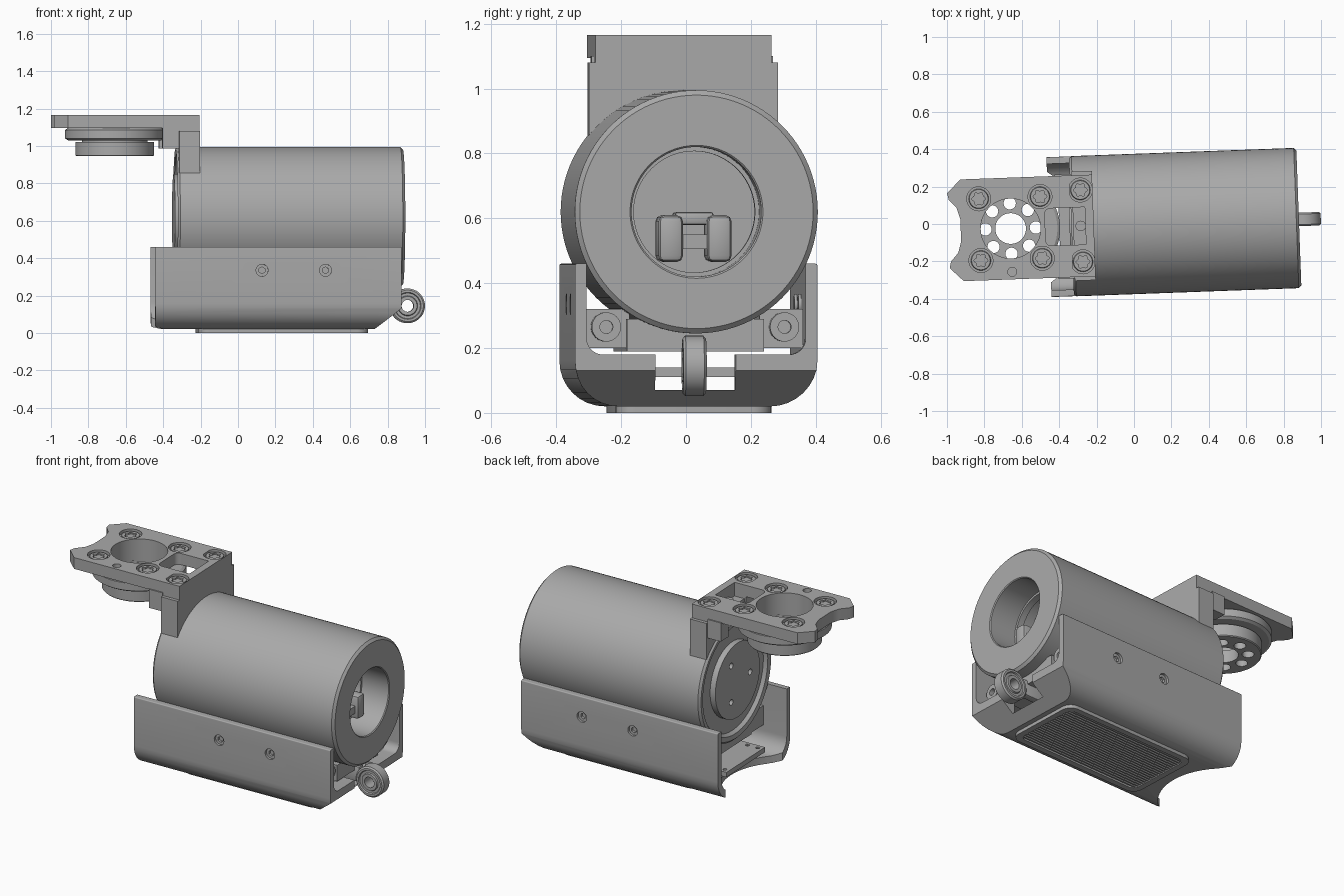
import bpy, bmesh, math
from mathutils import Matrix

if "Cube" in bpy.data.objects:
    bpy.data.objects.remove(bpy.data.objects["Cube"], do_unlink=True)

grey = bpy.data.materials.new("machined grey")
grey.use_nodes = True
grey.diffuse_color = (0.4, 0.4, 0.4, 1)
grey.node_tree.nodes["Principled BSDF"].inputs["Base Color"].default_value = grey.diffuse_color
parts = []
AXES = {"x": Matrix.Rotation(math.pi / 2, 4, "Y"), "z": Matrix.Identity(4),
        "y": Matrix.Rotation(-math.pi / 2, 4, "X")}


def add(name, bm):
    bmesh.ops.recalc_face_normals(bm, faces=bm.faces)
    me = bpy.data.meshes.new(name)
    bm.to_mesh(me)
    bm.free()
    me.materials.append(grey)
    ob = bpy.data.objects.new(name, me)
    bpy.context.collection.objects.link(ob)
    parts.append(ob)
    return ob


def box(name, x, y, z, bevel=0):
    bm = bmesh.new()
    bmesh.ops.create_cube(bm, size=1)
    for v in bm.verts:
        for i, (a, b) in enumerate((x, y, z)):
            v.co[i] = (a + b) / 2 + v.co[i] * (b - a)
    if bevel:
        bmesh.ops.bevel(bm, geom=bm.edges[:], offset=bevel, segments=2, affect="EDGES", profile=0.5)
    return add(name, bm)


def cyl(name, axis, centre, r, depth, n=32, r2=None):
    bm = bmesh.new()
    bmesh.ops.create_cone(bm, cap_ends=True, segments=n, radius1=r,
                          radius2=r if r2 is None else r2, depth=depth,
                          matrix=Matrix.Translation(centre) @ AXES[axis])
    return add(name, bm)


def prism(name, pts, lo, hi, axis="z"):
    """Extrude an outline: (x, y) along z, or (y, z) along x."""
    bm = bmesh.new()
    vs = [bm.verts.new((a, b, lo) if axis == "z" else (lo, a, b)) for a, b in pts]
    face = bm.faces.new(vs)
    new = bmesh.ops.extrude_face_region(bm, geom=[face])["geom"]
    step = (0, 0, hi - lo) if axis == "z" else (hi - lo, 0, 0)
    bmesh.ops.translate(bm, vec=step, verts=[v for v in new if isinstance(v, bmesh.types.BMVert)])
    return add(name, bm)


def lathe(name, profile, centre, axis="x", n=96):
    """Spin (along, radius) points round an axis."""
    bm = bmesh.new()
    vs = [bm.verts.new((r, 0, a)) for a, r in profile]
    es = [bm.edges.new(p) for p in zip(vs, vs[1:] + vs[:1])]
    bmesh.ops.spin(bm, geom=vs + es, cent=(0, 0, 0), axis=(0, 0, 1), angle=2 * math.pi,
                   steps=n, use_duplicate=False)
    bmesh.ops.remove_doubles(bm, verts=bm.verts, dist=1e-5)
    bmesh.ops.dissolve_degenerate(bm, edges=bm.edges, dist=1e-6)
    bm.transform(Matrix.Translation(centre) @ AXES[axis])
    return add(name, bm)


def cut(target, *cutters):
    for c in cutters:
        m = target.modifiers.new("cut", "BOOLEAN")
        m.operation, m.solver, m.object = "DIFFERENCE", "EXACT", c
        bpy.context.view_layer.objects.active = target
        bpy.ops.object.modifier_apply(modifier=m.name)
        parts.remove(c)
        bpy.data.objects.remove(c, do_unlink=True)
    return target


def rounded(x0, x1, y0, y1, r_low, r_high, n=8):
    """Rounded rectangle outline with separate low and high corner radii."""
    pts = []
    for cx, cy, r, start in ((x1, y1, r_high, 0), (x0, y1, r_high, 1), (x0, y0, r_low, 2), (x1, y0, r_low, 3)):
        ox = cx - r if cx == x1 else cx + r
        oy = cy - r if cy == y1 else cy + r
        for i in range(n + 1):
            a = (start + i / n) * math.pi / 2
            pts.append((ox + r * math.cos(a), oy + r * math.sin(a)))
    return pts


def star(x, y, r):
    out = []
    for i in range(36):
        a = i * math.pi / 18
        k = r * (1 + 0.16 * math.cos(6 * a))
        out.append((x + k * math.cos(a), y + k * math.sin(a)))
    return out


# Main barrel with bored right end and flanged left end
AX = 0.62
lathe("barrel", [(-0.31, 0), (-0.31, 0.32), (-0.33, 0.335), (-0.335, 0.362), (-0.322, 0.375),
                 (0.868, 0.375), (0.882, 0.36), (0.882, 0.205), (0.877, 0.2), (0.7, 0.2),
                 (0.7, 0.187), (0.66, 0.187), (0.66, 0.2), (0.48, 0.2), (0.48, 0)], (0, 0, AX))
flange = cyl("output_flange", "x", (-0.32, 0, AX), 0.23, 0.05, 64)
for k in range(3):
    a = k * math.tau / 3
    cut(flange, cyl("hole", "x", (-0.34, -0.13 * math.cos(a), AX + 0.13 * math.sin(a)), 0.018, 0.04, 16))

# Clevis inside the bore
for s in (-1, 1):
    box("clevis_cheek", (0.48, 0.78), (s * 0.075 - 0.038, s * 0.075 + 0.038), (0.465, 0.61), 0.02)
box("clevis_bridge", (0.48, 0.76), (-0.05, 0.05), (0.505, 0.55))
box("clevis_top", (0.48, 0.7), (-0.06, 0.06), (0.58, 0.62), 0.01)

# U-shaped cradle
W, T = 0.374, 0.036
cradle = prism("cradle", rounded(-W, W, 0.02, 0.46, 0.14, 0.006), -0.455, 0.86, "x")
slope = box("cutter", (-0.5, 0.5), (-1, 1), (-0.5, 0))
slope.data.transform(Matrix.Translation((0.79, 0, 0.075)) @ Matrix.Rotation(-math.atan2(0.11, 0.14), 4, "Y"))
cut(cradle,
    prism("cutter", rounded(-W + T, W - T, 0.065, 0.8, 0.1, 0.01), -1, 0.77, "x"),
    prism("cutter", rounded(-W + T, W - T, 0.18, 0.8, 0.05, 0.01), 0.7, 1, "x"),
    box("cutter", (0.765, 1), (-0.125, 0.122), (0.07, 0.3)),
    slope,
    cyl("cutter", "z", (-0.66, 0, 0), 0.36, 0.3, 64))
for s in (-1, 1):
    for x in (0.115, 0.455):
        cut(cradle, cyl("cutter", "y", (x, s * W, 0.335), 0.032, 0.12))
        screw = cyl("side_screw", "y", (x, s * (W - 0.03), 0.335), 0.032, 0.03)
        cut(screw, cyl("cutter", "y", (x, s * (W - 0.015), 0.335), 0.018, 0.03, 6))

# Ribbed foot pad
pad = prism("foot_pad", rounded(-0.22, 0.69, -0.24, 0.24, 0.06, 0.06), 0, 0.03)
cut(pad, prism("cutter", rounded(-0.185, 0.655, -0.205, 0.205, 0.04, 0.04), -0.01, 0.014))
for i in range(20):
    y = -0.19 + i * 0.02
    box("pad_rib", (-0.183, 0.653), (y - 0.005, y + 0.005), (0.003, 0.016))

# Supports between barrel and cradle
box("support_block", (-0.3, 0.8), (-0.212, 0.212), (0.19, 0.29))
board = box("perforated_board", (-0.4, 0.6), (-0.2, 0.2), (0.11, 0.14))
for s in (-1, 1):
    for i in range(5):
        cut(board, cyl("cutter", "z", (-0.37 + 0.07 * i, s * 0.17, 0.125), 0.012, 0.1, 12))
    box("side_rail", (-0.3, 0.72), (*sorted((s * 0.2, s * 0.335)),), (0.2, 0.32))
    boss = cyl("rail_boss", "x", (0.75, s * 0.275, 0.265), 0.045, 0.1)
    cut(boss, cyl("cutter", "x", (0.8, s * 0.275, 0.265), 0.02, 0.06))

# Roller and its arm
RX, RZ = 0.906, 0.145
lathe("roller", [(-0.036, 0.032), (-0.036, 0.05), (-0.028, 0.054), (-0.028, 0.068), (-0.036, 0.072),
                 (-0.036, 0.084), (-0.028, 0.093), (0.028, 0.093), (0.036, 0.084), (0.036, 0.072),
                 (0.028, 0.068), (0.028, 0.054), (0.036, 0.05), (0.036, 0.032)], (RX, -0.008, RZ), "y", 48)
box("roller_arm", (0.6, 0.83), (-0.03, 0.015), (0.12, 0.215), 0.008)

# Saddle bracket on the barrel
saddle = box("saddle", (-0.325, -0.215), (-0.292, 0.292), (0.855, 1.08))
cut(saddle, cyl("cutter", "x", (-0.27, 0, AX), 0.37, 1, 96))
head = box("saddle_head", (-0.335, -0.215), (-0.272, 0.272), (1.04, 1.165))
cut(head, box("cutter", (-0.5, -0.26), (-0.1, 0.1), (1.06, 1.3)))
for s in (-1, 1):
    box("saddle_rib", (-0.415, -0.325), (*sorted((s * 0.2, s * 0.28)),), (0.985, 1.1))
cyl("window_pin", "z", (-0.285, 0, 1.08), 0.028, 0.05, 24)

# Arm plate with ring seat, window and screw pockets
half = [(-0.335, 0.272), (-0.92, 0.272), (-0.993, 0.2), (-0.985, 0.165), (-0.945, 0.12), (-0.927, 0.06)]
CX = -0.66
plate = prism("arm_plate", half + [(x, -y) for x, y in reversed(half)], 1.095, 1.165)
cut(plate, cyl("cutter", "z", (CX, 0, 1.13), 0.16, 0.3, 64),
    prism("cutter", rounded(-0.475, -0.3, -0.1, 0.1, 0.03, 0.03), 1, 1.3),
    cyl("cutter", "z", (-0.66, -0.232, 1.15), 0.024, 0.1))
for x, y, owner in ((-0.825, 0.165, plate), (-0.497, 0.165, plate), (-0.28, 0.192, head)):
    for s in (-1, 1):
        cut(owner, cyl("cutter", "z", (x, s * y, 1.17), 0.064, 0.05))
        screw = cyl("plate_screw", "z", (x, s * y, 1.146), 0.056, 0.024, 32, 0.05)
        cut(screw, prism("cutter", star(x, s * y, 0.032), 1.148, 1.2))

# Stepped bearing ring under the plate
lathe("bearing_disc", [(1.03, 0.16), (1.03, 0.25), (1.04, 0.265), (1.085, 0.265), (1.095, 0.25), (1.095, 0.16)],
      (CX, 0, 0), "z")
ring = lathe("output_ring", [(0.945, 0.082), (0.945, 0.205), (0.95, 0.21), (1.02, 0.21), (1.02, 0.175),
                             (1.035, 0.175), (1.035, 0.165), (1.02, 0.165), (1.02, 0.082)], (CX, 0, 0), "z", 64)
for k in range(8):
    a = k * math.tau / 8
    cut(ring, cyl("cutter", "z", (CX + 0.135 * math.cos(a), 0.135 * math.sin(a), 0.98), 0.033, 0.2, 20))

# Turn the assembly slightly and shade it
turn = Matrix.Rotation(math.radians(2.1), 4, "Z")
bpy.ops.object.select_all(action="DESELECT")
for ob in parts:
    ob.data.transform(turn)
    ob.select_set(True)
bpy.context.view_layer.objects.active = parts[0]
bpy.ops.object.shade_smooth_by_angle(angle=math.radians(30))
